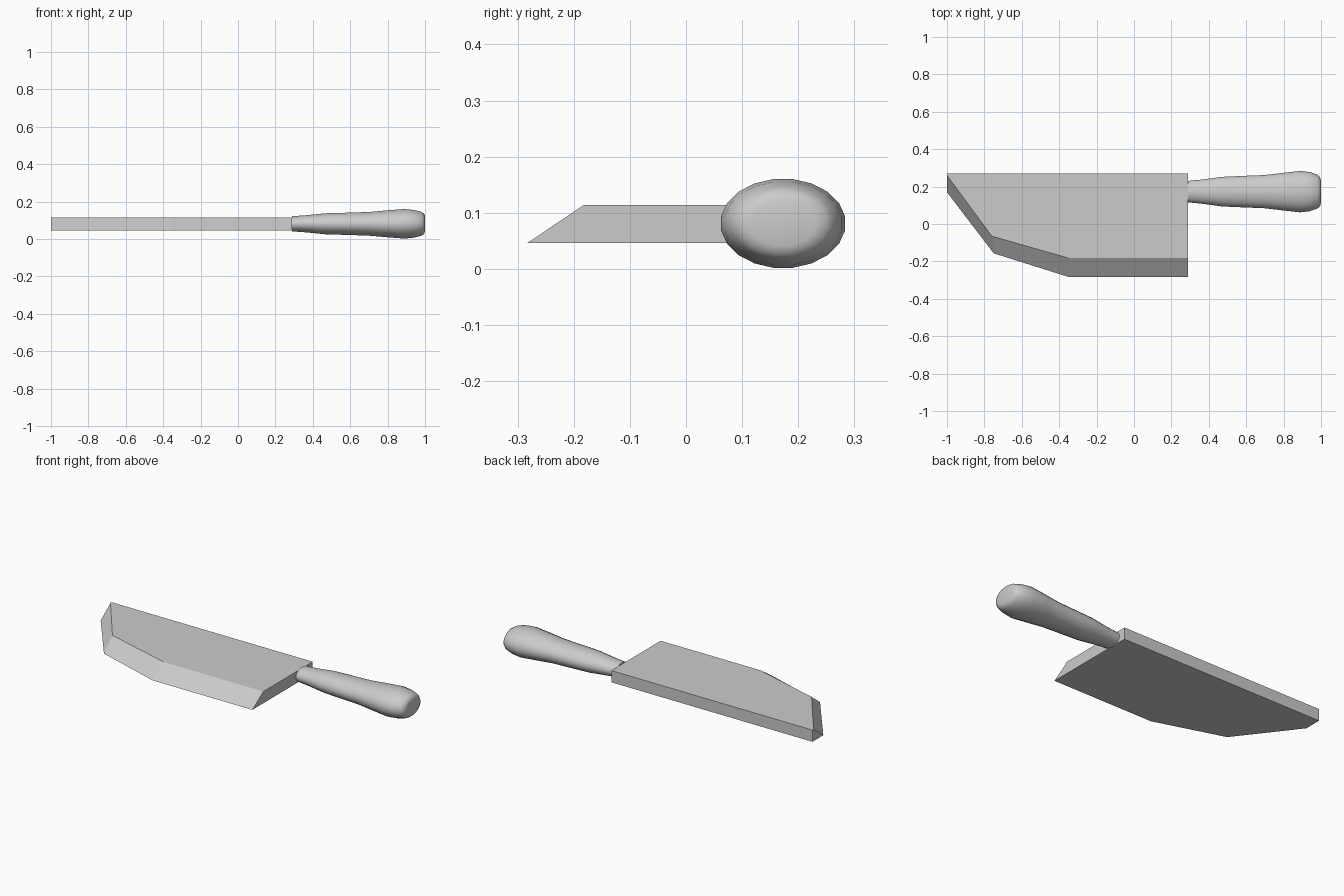
import bpy, math

if "Cube" in bpy.data.objects:
    bpy.data.objects.remove(bpy.data.objects["Cube"])

def make_object(name, verts, faces):
    mesh = bpy.data.meshes.new(name)
    mesh.from_pydata(verts, [], faces)
    mesh.update()
    obj = bpy.data.objects.new(name, mesh)
    bpy.context.collection.objects.link(obj)
    return obj

# Blade: lower outline is wider than the upper one, giving a ground cutting edge
lower = [(-1, .27), (-1, .17), (-.75, -.157), (-.35, -.283), (.29, -.283), (.29, .27)]
upper = [(-1, .27), (-1, .26), (-.76, -.065), (-.35, -.182), (.29, -.182), (.29, .27)]
n = len(lower)
verts = [(x, y, .046) for x, y in lower] + [(x, y, .114) for x, y in upper]
faces = [tuple(reversed(range(n))), tuple(range(n, 2 * n))]
faces += [(i, (i + 1) % n, (i + 1) % n + n, i + n) for i in range(n)]
make_object("blade", verts, faces)

# Handle: oval rings (x, half width, half height) swept along x
rings = [(.29, .058, .041), (.36, .065, .046), (.42, .073, .052), (.47, .080, .057),
         (.58, .085, .060), (.70, .090, .064), (.80, .102, .073), (.89, .112, .080),
         (.94, .106, .075), (.98, .092, .065), (.995, .078, .055), (1.0, .058, .040)]
SIDES = 20
verts, faces = [], []
for x, ry, rz in rings:
    for i in range(SIDES):
        a = 2 * math.pi * (i + .5) / SIDES
        verts.append((x, .173 + ry * math.cos(a), .081 + rz * math.sin(a)))
for r in range(len(rings) - 1):
    for i in range(SIDES):
        j = (i + 1) % SIDES
        a, b = r * SIDES, (r + 1) * SIDES
        faces.append((a + i, a + j, b + j, b + i))
faces.append(tuple(reversed(range(SIDES))))
faces.append(tuple(range((len(rings) - 1) * SIDES, len(rings) * SIDES)))
handle = make_object("handle", verts, faces)

# Smooth the grip and butt, keep the joint with the blade crisp
bpy.context.view_layer.objects.active = handle
handle.select_set(True)
bpy.ops.object.shade_smooth_by_angle(angle=math.radians(60))
